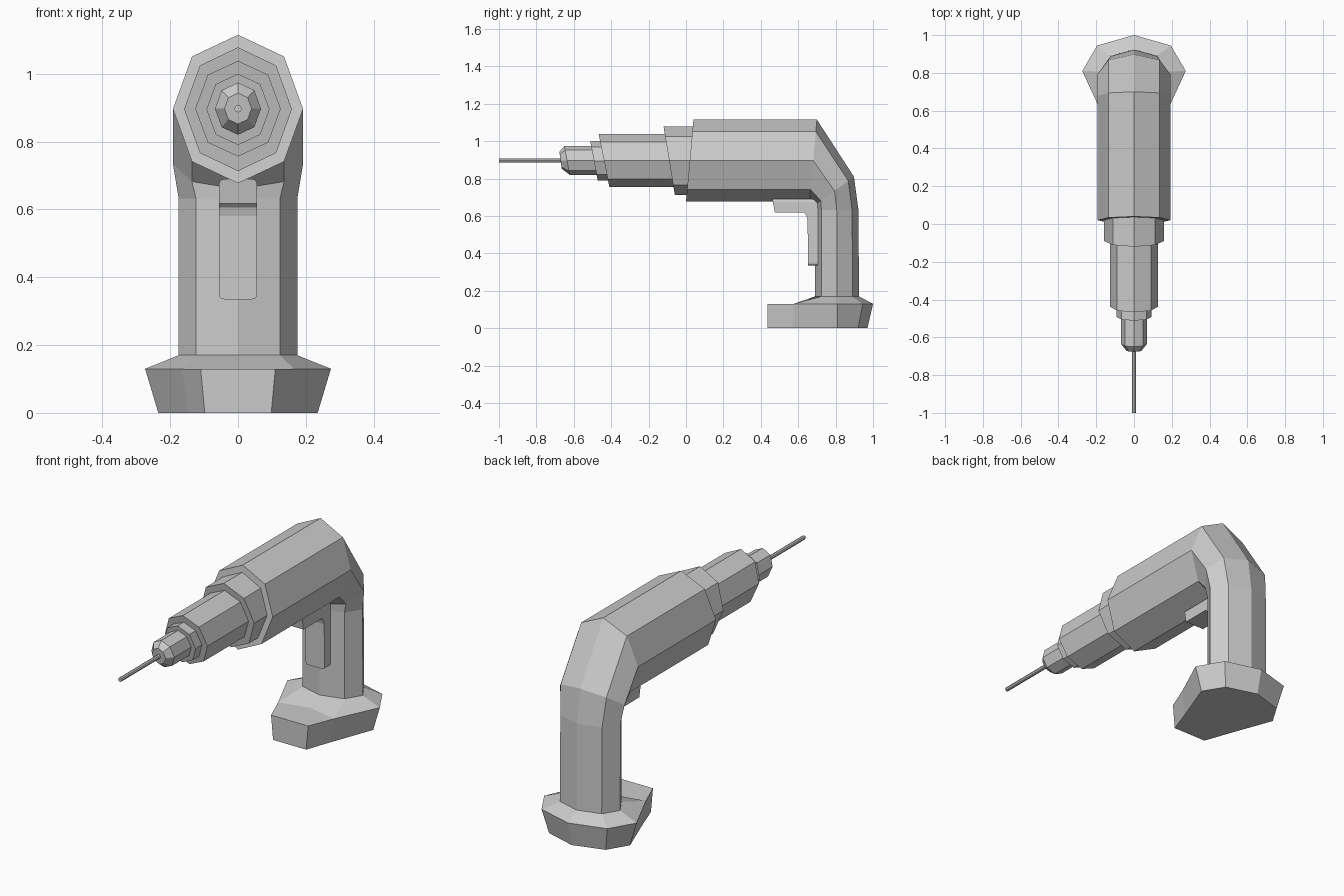
import bpy, bmesh, math
from mathutils import Vector

if "Cube" in bpy.data.objects:
    bpy.data.objects.remove(bpy.data.objects["Cube"])


def finish(bm, name):
    bmesh.ops.recalc_face_normals(bm, faces=bm.faces)
    me = bpy.data.meshes.new(name)
    bm.to_mesh(me)
    bm.free()
    ob = bpy.data.objects.new(name, me)
    bpy.context.collection.objects.link(ob)
    return ob


def ring(top, bottom, rx, n=8):
    """Elliptical ring spanning two (y, z) points, half width rx."""
    t, b = Vector((0, *top)), Vector((0, *bottom))
    mid, up = (t + b) / 2, (t - b) / 2
    return [mid + up * math.cos(2 * math.pi * i / n)
            + Vector((rx * math.sin(2 * math.pi * i / n), 0, 0)) for i in range(n)]


def bridge(bm, a, b):
    n = len(a)
    for i in range(n):
        bm.faces.new((a[i], a[(i + 1) % n], b[(i + 1) % n], b[i]))


def loft(name, rings):
    bm = bmesh.new()
    vs = [[bm.verts.new(p) for p in r] for r in rings]
    for a, b in zip(vs, vs[1:]):
        bridge(bm, a, b)
    bm.faces.new(vs[0])
    bm.faces.new(vs[-1])
    return finish(bm, name)


# Motor housing bending down into the handle
handle_end = ring((0.925, 0.17), (0.69, 0.17), 0.175)
loft("housing_and_handle", [
    ring((0.04, 1.115), (0.0, 0.677), 0.192),
    ring((0.70, 1.115), (0.66, 0.677), 0.192),
    ring((0.898, 0.81), (0.69, 0.66), 0.192),
    ring((0.922, 0.632), (0.69, 0.632), 0.175),
    handle_end])

# Stepped collars, chuck and bit
loft("rear_collar", [ring((0.06, 1.078), (0.03, 0.713), 0.159),
                     ring((-0.12, 1.078), (-0.06, 0.713), 0.159)])
loft("gearbox", [ring((-0.05, 1.038), (-0.05, 0.756), 0.126),
                 ring((-0.467, 1.038), (-0.41, 0.756), 0.126)])
loft("front_collar", [ring((-0.40, 1.0), (-0.40, 0.79), 0.093),
                      ring((-0.512, 1.0), (-0.472, 0.79), 0.093)])
loft("chuck", [ring((-0.45, 0.974), (-0.45, 0.82), 0.068),
               ring((-0.65, 0.974), (-0.622, 0.82), 0.068),
               ring((-0.677, 0.943), (-0.664, 0.852), 0.04)])
loft("drill_bit", [ring((-0.6, 0.908), (-0.6, 0.886), 0.011),
                   ring((-1.0, 0.908), (-1.0, 0.886), 0.011)])

# Battery base: sloped shoulder, flat front shelf, tapered skirt
bm = bmesh.new()


def mirrored(half, z):
    """Loop from the rear point round the right side, then back up the left."""
    pts = half + [(-x, y) for x, y in reversed(half) if x > 0]
    return [bm.verts.new((x, y, z)) for x, y in pts]


neck = [bm.verts.new(p) for p in handle_end]
rim = mirrored([(0, 1.0), (0.195, 0.945), (0.274, 0.81), (0.165, 0.575), (0.11, 0.437)], 0.13)
foot = mirrored([(0, 0.97), (0.168, 0.92), (0.235, 0.81), (0.147, 0.575), (0.098, 0.437)], 0.0)
notch = bm.verts.new((0, 0.615, 0.13))
bridge(bm, neck, rim[:4] + [notch] + rim[6:])
bm.faces.new((notch, rim[3], rim[4], rim[5], rim[6]))
bridge(bm, rim, foot)
bm.faces.new(foot)
finish(bm, "battery_base")

# Trigger: L-shaped side profile with rounded ends
profile = [(0.462, 0.69), (0.475, 0.618), (0.63, 0.618), (0.643, 0.605), (0.65, 0.58),
           (0.653, 0.335), (0.73, 0.335), (0.73, 0.69)]
bm = bmesh.new()
face = bm.faces.new([bm.verts.new((-0.056, y, z)) for y, z in profile])
ext = bmesh.ops.extrude_face_region(bm, geom=[face])
bmesh.ops.translate(bm, vec=(0.112, 0, 0),
                    verts=[g for g in ext["geom"] if isinstance(g, bmesh.types.BMVert)])
ends = [e for e in bm.edges
        if abs(e.verts[0].co.z - e.verts[1].co.z) < 1e-4
        and abs(e.verts[0].co.x - e.verts[1].co.x) < 1e-4
        and (e.verts[0].co.z < 0.34 or e.verts[0].co.z > 0.68)]
bmesh.ops.bevel(bm, geom=ends, offset=0.015, segments=3, profile=0.5, affect='EDGES')
finish(bm, "trigger")
